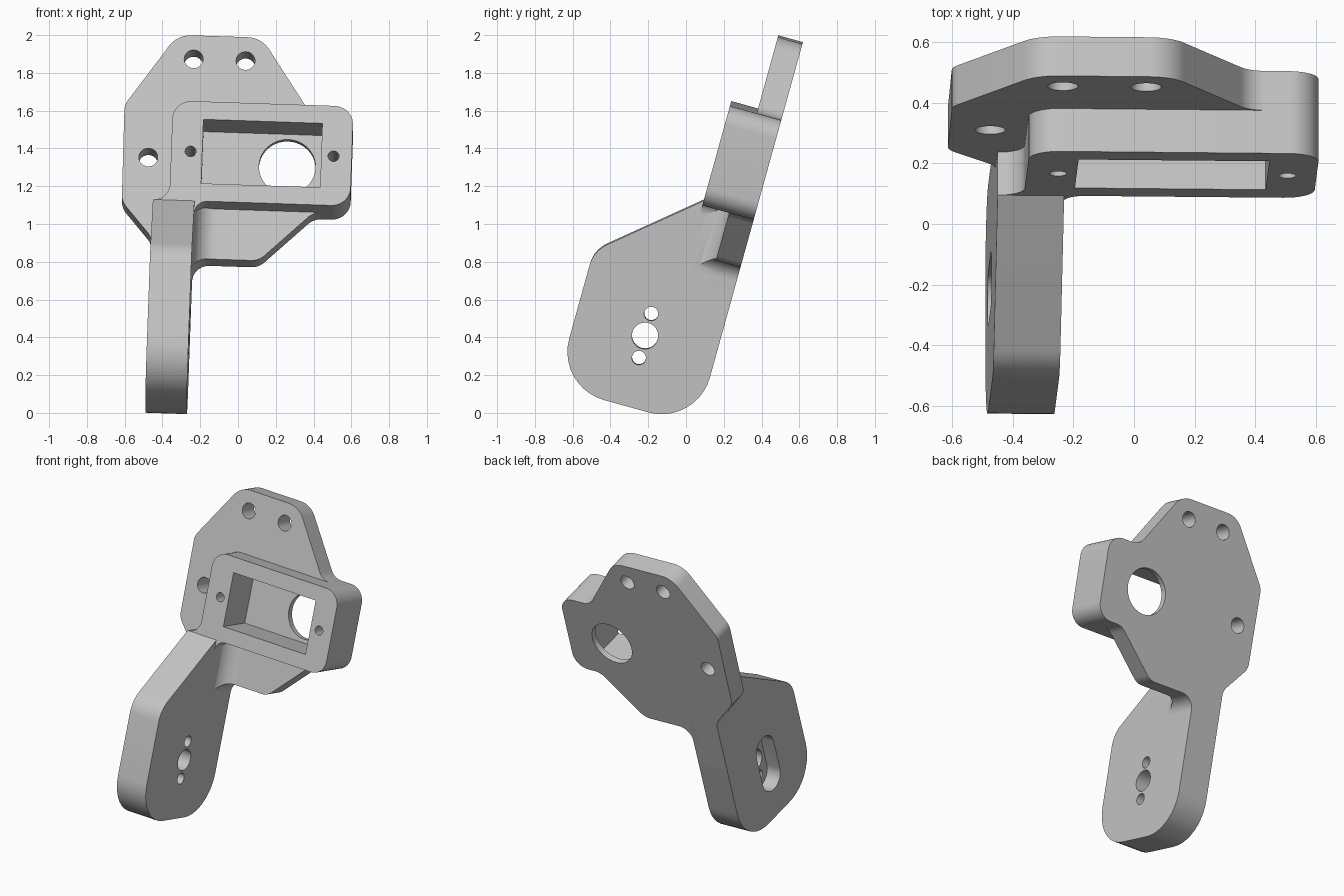
import bpy, bmesh, math
from mathutils import Matrix, Vector

if "Cube" in bpy.data.objects:
    bpy.data.objects.remove(bpy.data.objects["Cube"])

# Tilted working frame: a = across the plate, b = up the plate, n = out of its front
FRAME = (Matrix.Translation((0, 0.352, 1))
         @ Matrix.Rotation(math.radians(90 - 15.5), 4, 'X')
         @ Matrix.Rotation(math.radians(-2), 4, 'Z'))

grey = bpy.data.materials.new("light_grey")
grey.use_nodes = True
grey.diffuse_color = (0.55, 0.55, 0.55, 1)
grey.node_tree.nodes["Principled BSDF"].inputs["Base Color"].default_value = grey.diffuse_color


def rounded(corners, steps=10):
    """Outline with each corner (x, y, radius) replaced by an arc."""
    out = []
    for i, (x, y, r) in enumerate(corners):
        p = Vector((x, y))
        if r == 0:
            out.append(p)
            continue
        d1 = (Vector(corners[i - 1][:2]) - p).normalized()
        d2 = (Vector(corners[(i + 1) % len(corners)][:2]) - p).normalized()
        half = d1.angle(d2) / 2
        centre = p + (d1 + d2).normalized() * r / math.sin(half)
        v1 = p + d1 * r / math.tan(half) - centre
        v2 = p + d2 * r / math.tan(half) - centre
        w = math.pi - 2 * half
        for s in range(steps + 1):
            k = s / steps
            out.append(centre + (v1 * math.sin((1 - k) * w) + v2 * math.sin(k * w)) / math.sin(w))
    return out


def circle(x, y, r, sides=40):
    return [Vector((x + r * math.cos(t), y + r * math.sin(t)))
            for t in (2 * math.pi * i / sides for i in range(sides))]


def rect(x0, x1, y0, y1, r=0):
    return rounded([(x0, y0, r), (x1, y0, r), (x1, y1, r), (x0, y1, r)])


def prism(name, outline, axis, lo, hi):
    """Extrude an outline along frame axis a, b or n."""
    place = {'a': lambda p, h: (h, p.x, p.y),
             'b': lambda p, h: (p.x, h, p.y),
             'n': lambda p, h: (p.x, p.y, h)}[axis]
    bm = bmesh.new()
    low = [bm.verts.new(place(p, lo)) for p in outline]
    high = [bm.verts.new(place(p, hi)) for p in outline]
    bm.faces.new(low)
    bm.faces.new(high)
    for i in range(len(low)):
        bm.faces.new((low[i - 1], low[i], high[i], high[i - 1]))
    bmesh.ops.recalc_face_normals(bm, faces=bm.faces)
    mesh = bpy.data.meshes.new(name)
    bm.to_mesh(mesh)
    bm.free()
    mesh.materials.append(grey)
    ob = bpy.data.objects.new(name, mesh)
    ob.matrix_world = FRAME
    bpy.context.collection.objects.link(ob)
    return ob


def carve(ob, cutters, operation='DIFFERENCE'):
    for c in cutters:
        c.hide_render = True
        m = ob.modifiers.new(c.name, 'BOOLEAN')
        m.operation, m.solver, m.object = operation, 'EXACT', c
    bpy.context.view_layer.update()
    done = bpy.data.meshes.new_from_object(ob.evaluated_get(bpy.context.evaluated_depsgraph_get()))
    ob.modifiers.clear()
    ob.data = done


ARM_L, ARM_R = -0.452, -0.232      # arm sides
BASE, TOP, END = 0.041, 0.588, 0.592   # housing bottom, top and far end
THICK, DEPTH = 0.135, 0.282        # plate and housing depth

# Mounting plate, with filleted neck into the arm
plate_outline = rounded([
    (-0.355, 0.99, 0.14), (0.09, 0.99, 0.14), (0.36, TOP, 0.1), (END, TOP, 0.1),
    (END, BASE, 0.1), (0.40, BASE, 0.1), (0.118, -0.235, 0.1), (ARM_R, -0.235, 0.09),
    (ARM_R, -0.5, 0), (ARM_L, -0.5, 0), (ARM_L, -0.128, 0.1),
    (-0.618, 0.066, 0.1), (-0.622, 0.596, 0.1)])
plate = prism("mounting_plate", plate_outline, 'n', 0, THICK)

# Raised motor housing
housing = prism("motor_housing", rounded([
    (-0.365, TOP, 0.1), (END, TOP, 0.1), (END, BASE, 0.1), (ARM_R, BASE, 0.07),
    (ARM_R, -0.12, 0), (ARM_L, -0.12, 0), (ARM_L, BASE, 0),
    (-0.365, BASE, 0.086)]), 'n', THICK, DEPTH)

# Side arm
arm = prism("side_arm", rounded([
    (-1.117, 0, 0.265), (-1.117, 0.773, 0.265), (-0.37, 0.773, 0.17),
    (BASE, DEPTH, 0), (BASE, 0, 0)]), 'a', ARM_L, ARM_R)

# Fillet between arm and plate front, trimmed to the plate outline
fillet = prism("arm_fillet", rounded([
    (ARM_R - 0.02, 0.1, 0), (ARM_R + 0.12, 0.1, 0), (ARM_R + 0.12, THICK, 0),
    (ARM_R, THICK, 0.118), (ARM_R, THICK + 0.12, 0), (ARM_R - 0.02, THICK + 0.12, 0)]),
    'b', -0.4, 0.06)
trim = prism("fillet_trim", plate_outline, 'n', -0.1, 0.4)
carve(fillet, [trim], 'INTERSECT')

# Openings
MID = 0.312
pocket = prism("pocket_cutter", rect(-0.2, 0.43, 0.138, 0.49), 'n', 0.04, 0.5)
bore = prism("bore_cutter", circle(0.25, MID, 0.15), 'n', -0.1, 0.1)
bolts = [prism("bolt_cutter", circle(x, y, 0.05), 'n', -0.1, 0.5)
         for x, y in ((-0.265, 0.86), (0.01, 0.86), (-0.486, MID))]
screws = [prism("screw_cutter", circle(x, MID, 0.029, 24), 'n', 0.06, 0.5)
          for x in (-0.262, 0.495)]
HB, HN = -0.731, 0.39              # arm hub centre
hub = [prism("hub_cutter", circle(HB + d, HN, r), 'a', -0.6, 0)
       for d, r in ((0, 0.07), (0.121, 0.037), (-0.121, 0.037))]
slot = prism("slot_cutter", rect(HB - 0.2, HB + 0.2, HN - 0.095, HN + 0.095, 0.0945),
             'a', -0.6, ARM_L + 0.1)

carve(plate, [pocket, bore] + bolts + screws)
carve(housing, [pocket] + screws)
carve(arm, hub + [slot])
for c in [trim, pocket, bore, slot] + bolts + screws + hub:
    bpy.data.objects.remove(c)

# Smooth curved walls, keep crisp edges
bpy.ops.object.select_all(action='DESELECT')
for ob in (plate, housing, arm, fillet):
    ob.select_set(True)
bpy.context.view_layer.objects.active = plate
bpy.ops.object.shade_smooth_by_angle(angle=math.radians(30))
